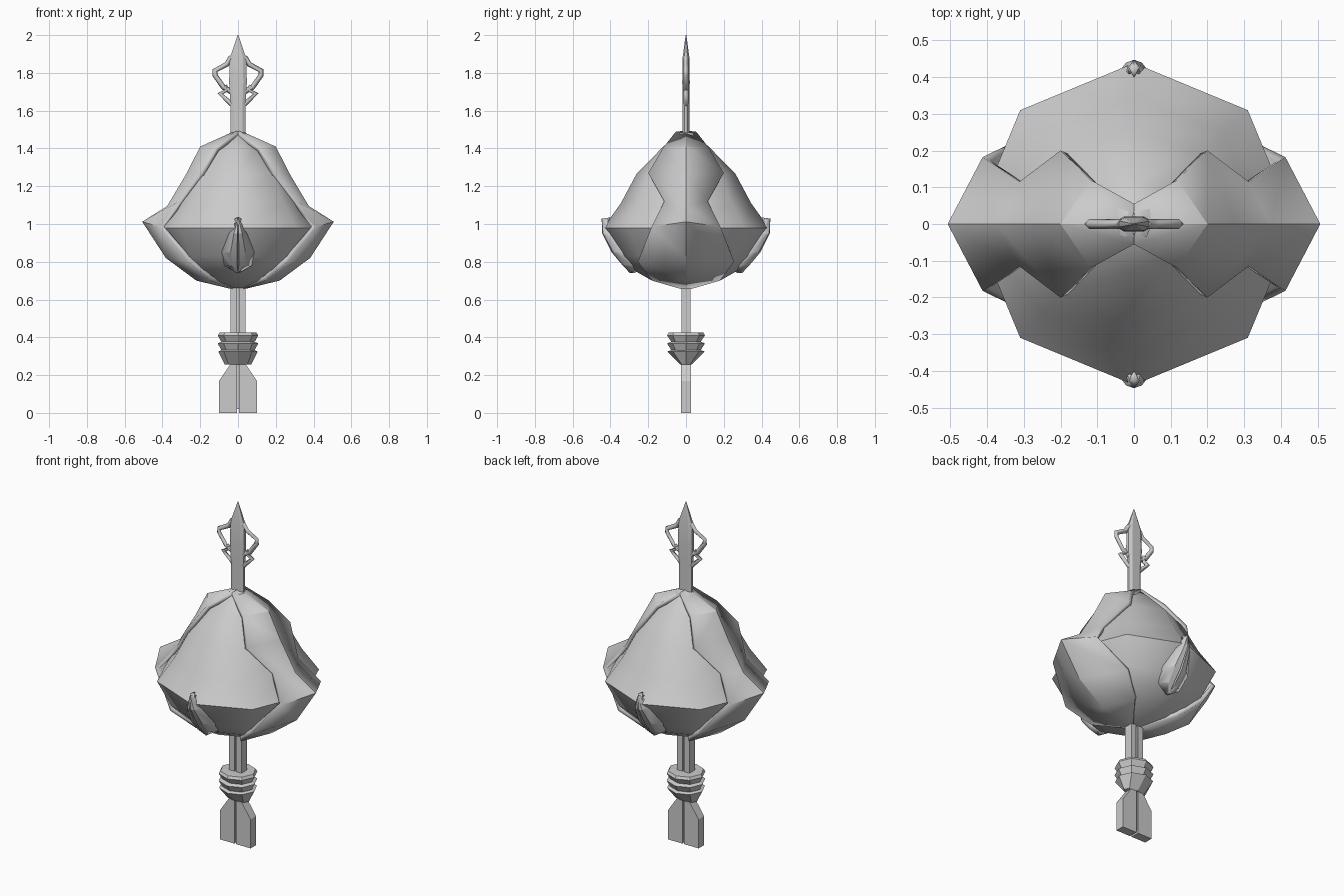
import bpy, bmesh, math
from mathutils import Vector

if "Cube" in bpy.data.objects:
    bpy.data.objects.remove(bpy.data.objects["Cube"])


def finish(name, bm, angle=None):
    me = bpy.data.meshes.new(name)
    bm.to_mesh(me)
    bm.free()
    ob = bpy.data.objects.new(name, me)
    bpy.context.collection.objects.link(ob)
    if angle:
        bpy.ops.object.select_all(action='DESELECT')
        ob.select_set(True)
        bpy.context.view_layer.objects.active = ob
        bpy.ops.object.shade_smooth_by_angle(angle=math.radians(angle))
    return ob


def loft(name, section, rings, angle=None):
    """Sweep a unit section up z; rings are (width, depth, z)."""
    bm = bmesh.new()
    loops = [[bm.verts.new((x * w, y * d, z)) for x, y in section] for w, d, z in rings]
    n = len(section)
    for a, b in zip(loops, loops[1:]):
        for i in range(n):
            j = (i + 1) % n
            bm.faces.new((a[i], a[j], b[j], b[i]))
    bm.faces.new(loops[0][::-1])
    bm.faces.new(loops[-1])
    bmesh.ops.recalc_face_normals(bm, faces=bm.faces)
    return finish(name, bm, angle)


def sheet(name, rows, thickness, angle):
    """Grid of points turned outward and thickened inward."""
    bm = bmesh.new()
    vs = [[bm.verts.new(p) for p in r] for r in rows]
    for a, b in zip(vs, vs[1:]):
        for i in range(len(a) - 1):
            bm.faces.new((a[i], a[i + 1], b[i + 1], b[i]))
    bm.normal_update()
    mid = Vector((0, 0, 0.95))
    if sum(f.normal.dot(f.calc_center_median() - mid) for f in bm.faces) < 0:
        bmesh.ops.reverse_faces(bm, faces=bm.faces)
    ob = finish(name, bm, angle)
    mod = ob.modifiers.new("thickness", 'SOLIDIFY')
    mod.thickness = thickness
    mod.offset = -1
    return ob


def prism(name, outline, depth):
    bm = bmesh.new()
    f = bm.faces.new([bm.verts.new((x, -depth, z)) for x, z in outline])
    ext = bmesh.ops.extrude_face_region(bm, geom=[f])
    bmesh.ops.translate(bm, vec=(0, 2 * depth, 0),
                        verts=[v for v in ext['geom'] if isinstance(v, bmesh.types.BMVert)])
    bmesh.ops.recalc_face_normals(bm, faces=bm.faces)
    return finish(name, bm)


octagon = [(math.cos(i * math.pi / 4), math.sin(i * math.pi / 4)) for i in range(8)]
flat = [(1, .45), (.6, 1), (-.6, 1), (-1, .45), (-1, -.45), (-.6, -1), (.6, -1), (1, -.45)]

# Eight-sided bulb
bulb = [(.03, .66), (.18, .70), (.285, .76), (.36, .83), (.438, .98),
        (.345, 1.11), (.262, 1.265), (.125, 1.405), (.04, 1.485)]
loft("bulb", octagon, [(r, r, z) for r, z in bulb], 50)

# Side plates: centre (x, z) and edge (x, y, z) per row
plate = [((.01, 1.495), (.0, .055, 1.488)), ((.2, 1.41), (.118, .12, 1.405)),
         ((.277, 1.26), (.2, .2, 1.27)), ((.375, 1.095), (.312, .115, 1.12)),
         ((.507, 1.012), (.412, .182, .985)), ((.382, .82), (.262, .255, .80)),
         ((.22, .70), (.145, .18, .70)), ((.04, .657), (.03, .03, .657))]
for side, s in (("right", 1), ("left", -1)):
    sheet(side + "_plate",
          [[(s * ex, -ey, ez), (s * cx, 0, cz), (s * ex, ey, ez)]
           for (cx, cz), (ex, ey, ez) in plate], .025, 25)

# Grooved leaf claws on front and back
leaf = [(1.03, .004, .435), (.95, .048, .437), (.85, .087, .39), (.78, .072, .33), (.74, .005, .285)]
for side, s in (("front", -1), ("back", 1)):
    rows = []
    for z, w, y in leaf:
        rows.append([(k * w, s * (y + dy - drop * w), z) for k, dy, drop in
                     ((-1, -.012, .45), (-.45, .012, .2), (-.06, .012, .1), (0, -.012, 0),
                      (.06, .012, .1), (.45, .012, .2), (1, -.012, .45))])
    sheet(side + "_claw", rows, .025, 20)

# Upper spike and lower shaft
loft("spike", flat, [(.04, .018, 1.46), (.04, .018, 1.64), (.047, .02, 1.75),
                     (.043, .018, 1.88), (.002, .002, 2.0)], 25)
loft("shaft_core", flat, [(.03, .016, .02), (.03, .016, .68)])

for side, s in (("right", 1), ("left", -1)):
    # Split shaft halves leave a groove down the middle
    prism(side + "_shaft", [(s * .006, .24), (s * .04, .24), (s * .04, .68), (s * .006, .68)], .025)
    # Flared foot halves
    prism(side + "_foot", [(s * .006, 0), (s * .1, 0), (s * .1, .17),
                           (s * .042, .255), (s * .006, .255)], .026)
    # Open hooks beside the spike
    for part, path in (("upper_hook", [(.035, 1.885), (.06, 1.845), (.122, 1.812),
                                       (.122, 1.788), (.078, 1.725), (.035, 1.70)]),
                       ("lower_hook", [(.035, 1.755), (.06, 1.725), (.09, 1.69), (.035, 1.635)])):
        if part == "lower_hook":
            path = [(.072, 1.73), (.055, 1.71), (.094, 1.69), (.035, 1.635)]
        cu = bpy.data.curves.new(side + "_" + part, 'CURVE')
        cu.dimensions = '3D'
        cu.bevel_depth = .014
        cu.bevel_resolution = 0
        cu.use_fill_caps = True
        sp = cu.splines.new('POLY')
        sp.points.add(len(path) - 1)
        for p, (x, z) in zip(sp.points, path):
            p.co = (s * x, 0, z, 1)
        bpy.context.collection.objects.link(bpy.data.objects.new(cu.name, cu))

# Three stacked collars
for i, rings in enumerate(([(.098, .092, .425), (.107, .1, .41), (.082, .07, .365), (.06, .05, .36)],
                           [(.085, .075, .378), (.107, .1, .368), (.08, .068, .315), (.06, .05, .31)],
                           [(.085, .075, .333), (.105, .098, .325), (.07, .03, .255)])):
    loft("collar_%d" % (i + 1), octagon, rings)
